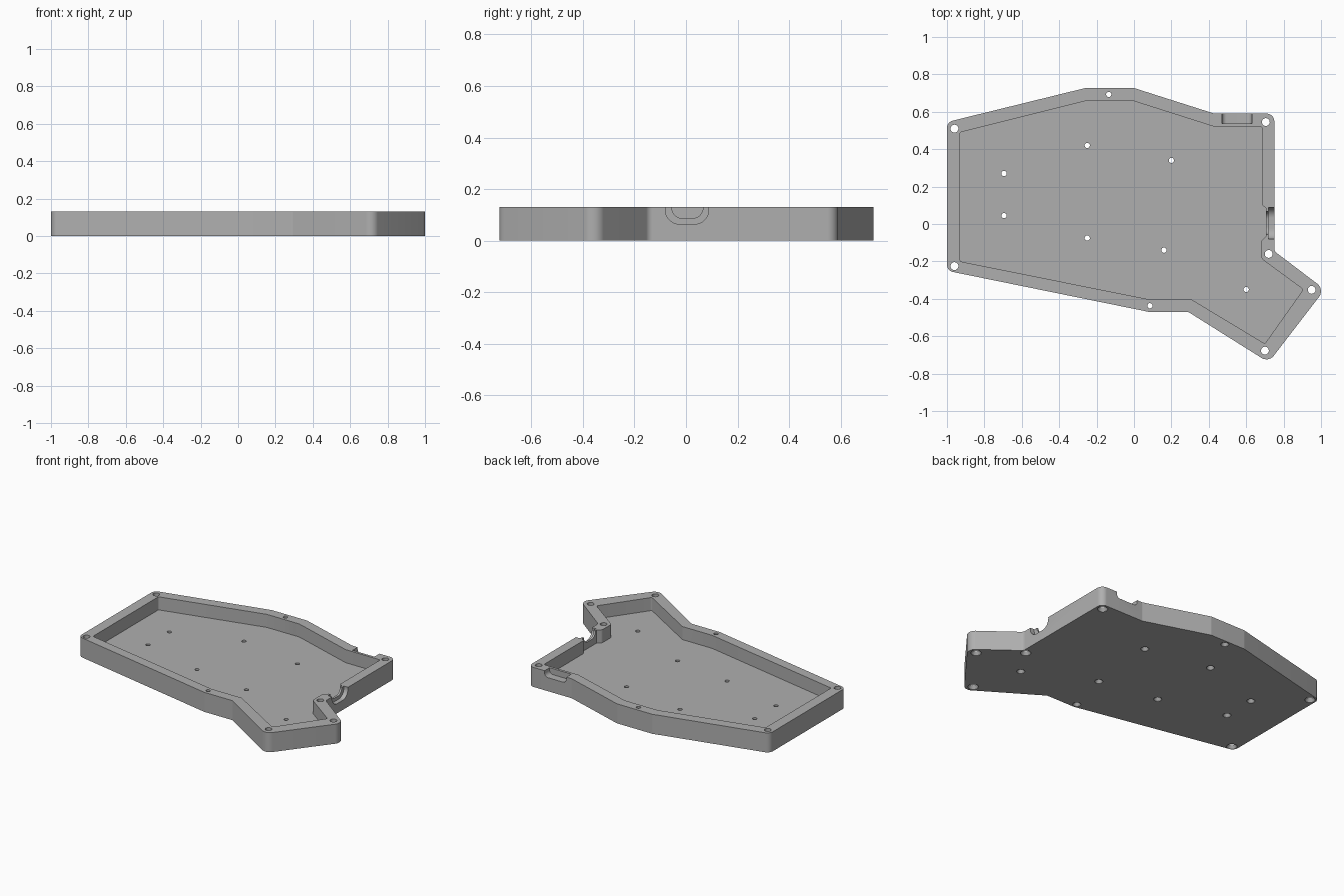
import bpy, bmesh, math
from mathutils import Vector

default = bpy.data.objects.get("Cube")
if default:
    bpy.data.objects.remove(default, do_unlink=True)

HEIGHT, FLOOR = 0.13, 0.043

grey = bpy.data.materials.new("case_grey")
grey.use_nodes = True
grey.diffuse_color = (0.43, 0.43, 0.43, 1)
grey.node_tree.nodes["Principled BSDF"].inputs["Base Color"].default_value = (0.43, 0.43, 0.43, 1)


def rounded(points, steps=8):
    """Turn (u, v, radius) corners into an outline with filleted corners."""
    out = []
    for i, (u, v, r) in enumerate(points):
        corner = Vector((u, v))
        if r == 0:
            out.append(corner)
            continue
        a = (Vector(points[i - 1][:2]) - corner).normalized()
        b = (Vector(points[(i + 1) % len(points)][:2]) - corner).normalized()
        half = a.angle(b) / 2
        centre = corner + (a + b).normalized() * (r / math.sin(half))
        reach = r / math.tan(half)
        start, end = corner + a * reach - centre, corner + b * reach - centre
        for s in range(steps + 1):
            out.append(centre + start.lerp(end, s / steps).normalized() * r)
    return out


def loft(bm, rings):
    """Closed solid through a stack of equally long rings."""
    rows = [[bm.verts.new(p) for p in ring] for ring in rings]
    n = len(rows[0])
    for low, high in zip(rows, rows[1:]):
        for i in range(n):
            j = (i + 1) % n
            bm.faces.new((low[i], low[j], high[j], high[i]))
    bm.faces.new(rows[0][::-1])
    bm.faces.new(rows[-1])


def to_object(name, bm):
    bmesh.ops.recalc_face_normals(bm, faces=bm.faces)
    mesh = bpy.data.meshes.new(name)
    bm.to_mesh(mesh)
    bm.free()
    mesh.materials.append(grey)
    obj = bpy.data.objects.new(name, mesh)
    bpy.context.collection.objects.link(obj)
    return obj


def prism(name, outline, start, end, axis="z"):
    place = {"x": lambda p, d: (d, p.x, p.y),
             "y": lambda p, d: (p.x, d, p.y),
             "z": lambda p, d: (p.x, p.y, d)}[axis]
    bm = bmesh.new()
    loft(bm, [[place(p, d) for p in outline] for d in (start, end)])
    return to_object(name, bm)


def slot(left, right, low, high, r):
    return rounded([(left, low, r), (right, low, r), (right, high, r), (left, high, r)])


def screw_holes(name, spots, radius, sink):
    """Through holes, countersunk from the underside."""
    bm = bmesh.new()
    profile = [(sink, -0.01), (sink, 0.004), (radius, 0.02), (radius, HEIGHT + 0.02)]
    turns = [i * math.tau / 24 for i in range(24)]
    for x, y in spots:
        loft(bm, [[(x + r * math.cos(t), y + r * math.sin(t), z) for t in turns]
                  for r, z in profile])
    return to_object(name, bm)


# Outer shell, anticlockwise from the left front corner
outer = rounded([
    (-1, -0.25, 0.04), (0.08, -0.47, 0.02), (0.29, -0.47, 0.02),
    (0.72, -0.74, 0.049), (1.02, -0.35, 0.05), (0.75, -0.145, 0.03),
    (0.75, 0.59, 0.04), (0.43, 0.59, 0.02), (0, 0.727, 0.02),
    (-0.26, 0.727, 0.02), (-1, 0.545, 0.04)])
case = prism("case_tray", outer, 0, HEIGHT)

# Cavity, stepping around the screw boss and thinning behind the side port
inner = rounded([
    (-0.93, -0.2, 0.01), (0.09, -0.405, 0), (0.31, -0.405, 0),
    (0.7, -0.64, 0.01), (0.905, -0.35, 0.01), (0.68, -0.185, 0.03),
    (0.68, -0.09, 0.02), (0.706, -0.065, 0), (0.706, 0.085, 0),
    (0.685, 0.1, 0.01), (0.685, 0.52, 0.01), (0.43, 0.52, 0),
    (-0.01, 0.66, 0), (-0.25, 0.66, 0), (-0.93, 0.49, 0.01)])

cutters = [
    prism("cavity_cutter", inner, FLOOR, HEIGHT + 0.1),
    # Side port: wide recess outside, narrower opening through the wall
    prism("port_recess_cutter", slot(-0.08, 0.088, 0.064, 0.18, 0.055), 0.72, 0.8, "x"),
    prism("port_opening_cutter", slot(-0.055, 0.066, 0.087, 0.17, 0.04), 0.66, 0.78, "x"),
    # Shallow cable trough in the back rim
    prism("back_trough_cutter", slot(0.47, 0.63, 0.09, 0.2, 0.025), 0.537, 0.7, "y"),
    # Screw holes
    screw_holes("corner_hole_cutter", [
        (-0.96, 0.51), (-0.96, -0.225), (0.705, 0.545), (0.72, -0.16),
        (0.95, -0.352), (0.7, -0.677)], 0.021, 0.032),
    screw_holes("small_hole_cutter", [
        (-0.135, 0.693), (0.085, -0.437), (-0.25, 0.42), (0.2, 0.34),
        (-0.695, 0.27), (-0.695, 0.045), (-0.25, -0.075), (0.16, -0.14),
        (0.6, -0.35)], 0.014, 0.025),
]

for cutter in cutters:
    mod = case.modifiers.new(cutter.name, "BOOLEAN")
    mod.operation, mod.solver, mod.object = "DIFFERENCE", "EXACT", cutter

# Bake the cuts and drop the helpers
bpy.context.view_layer.update()
graph = bpy.context.evaluated_depsgraph_get()
baked = bpy.data.meshes.new_from_object(case.evaluated_get(graph))
case.modifiers.clear()
case.data = baked
for cutter in cutters:
    bpy.data.objects.remove(cutter, do_unlink=True)
baked.materials.clear()
baked.materials.append(grey)
for face in baked.polygons:
    face.material_index = 0

bpy.ops.object.select_all(action="DESELECT")
case.select_set(True)
bpy.context.view_layer.objects.active = case
bpy.ops.object.shade_smooth_by_angle(angle=math.radians(30))
